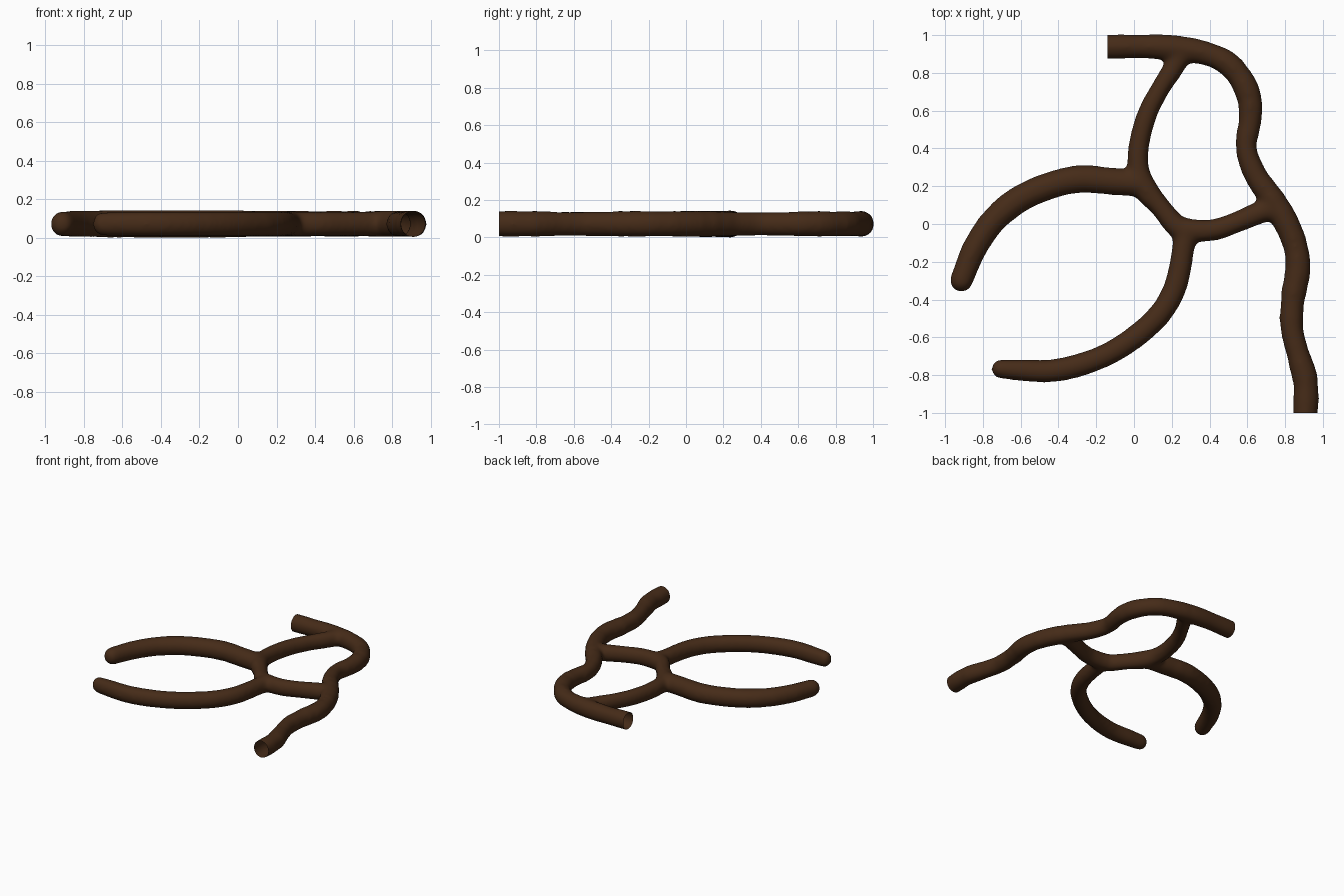
import bpy, bmesh, math, random
from mathutils import Vector, Matrix

if "Cube" in bpy.data.objects:
    bpy.data.objects.remove(bpy.data.objects["Cube"])

random.seed(4)
Z = 0.072       # height of the branch centre lines
GROW = 0.006    # makes up for the shrinkage of the smoothing pass
SIDES = 20

# Centre lines seen from above: x, y, radius
trunk = [(-.19, .937, .063), (.08, .94, .06), (.297, .922, .062), (.466, .87, .058),
         (.561, .778, .06), (.612, .661, .06), (.614, .54, .056), (.593, .405, .05),
         (.64, .265, .055), (.72, .148, .062), (.79, .037, .064), (.852, -.106, .06),
         (.868, -.238, .063), (.841, -.397, .06), (.836, -.556, .056), (.876, -.714, .057),
         (.91, -.847, .062), (.905, -1.05, .06)]
link = [(.26, .92, .055), (.215, .835, .05), (.138, .714, .046), (.07, .582, .048),
        (.027, .423, .05), (.023, .29, .052), (.06, .185, .06), (.138, .092, .05),
        (.233, -.018, .055), (.32, -.034, .055), (.43, -.03, .052), (.56, .016, .05),
        (.69, .07, .056), (.77, .08, .05)]
upper_limb = [(.03, .215, .065), (-.127, .227, .067), (-.29, .238, .068), (-.455, .2, .067),
              (-.614, .127, .067), (-.746, .016, .064), (-.84, -.122, .061),
              (-.89, -.238, .057), (-.914, -.3, .056)]
lower_limb = [(.28, -.03, .058), (.26, -.132, .054), (.243, -.238, .055), (.21, -.355, .056),
              (.138, -.476, .056), (.02, -.587, .056), (-.127, -.683, .055),
              (-.286, -.746, .056), (-.444, -.778, .056), (-.603, -.773, .052),
              (-.705, -.767, .046)]


def spline(pts, steps=5):
    """Catmull-Rom curve through the points."""
    p = [Vector(q) for q in pts]
    p = [2 * p[0] - p[1]] + p + [2 * p[-1] - p[-2]]
    out = []
    for a, b, c, d in zip(p, p[1:], p[2:], p[3:]):
        for i in range(steps):
            t = i / steps
            out.append(.5 * (2 * b + (c - a) * t + (2 * a - 5 * b + 4 * c - d) * t * t
                             + (3 * b - a - 3 * c + d) * t ** 3))
    return out + [p[-2]]


def tube(bm, pts, bump):
    """Closed round branch with ball ends."""
    path = spline(pts)
    rings = []
    for i, q in enumerate(path):
        t = path[min(i + 1, len(path) - 1)] - path[max(i - 1, 0)]
        side = Vector((-t.y, t.x, 0)).normalized()
        r = q.z * (1 + random.uniform(-bump, bump)) + GROW
        h = .5 * r + .036
        ring = []
        for k in range(SIDES):
            a = 2 * math.pi * k / SIDES
            co = Vector((q.x, q.y, Z)) + side * r * math.cos(a)
            co.z += h * math.sin(a)
            ring.append(bm.verts.new(co))
        rings.append(ring)
    for a, b in zip(rings, rings[1:]):
        for k in range(SIDES):
            n = (k + 1) % SIDES
            bm.faces.new((a[k], a[n], b[n], b[k]))
    bm.faces.new(rings[0])
    bm.faces.new(rings[-1][::-1])
    for q in (path[0], path[-1]):
        r = q.z + GROW
        m = Matrix.Translation((q.x, q.y, Z)) @ Matrix.Diagonal((r, r, .5 * r + .036, 1))
        bmesh.ops.create_uvsphere(bm, u_segments=20, v_segments=12, radius=1, matrix=m)


# All branches in one mesh
bm = bmesh.new()
for pts, bump in ((trunk, .05), (link, .02), (upper_limb, .02), (lower_limb, .02)):
    tube(bm, pts, bump)
bmesh.ops.recalc_face_normals(bm, faces=bm.faces)
mesh = bpy.data.meshes.new("branch")
bm.to_mesh(mesh)
bm.free()
branch = bpy.data.objects.new("branch", mesh)
bpy.context.collection.objects.link(branch)

# Fuse the branches and soften the forks
fuse = branch.modifiers.new("fuse", 'REMESH')
fuse.mode = 'VOXEL'
fuse.voxel_size = .014
soft = branch.modifiers.new("soften", 'SMOOTH')
soft.factor = .5
soft.iterations = 16
fused = bpy.data.meshes.new_from_object(branch.evaluated_get(bpy.context.evaluated_depsgraph_get()))
branch.modifiers.clear()
branch.data = fused

# Cut the two trunk ends off flat and leave them open
bm = bmesh.new()
bm.from_mesh(fused)
for co, no, near in (((-.14, 0, 0), (-1, 0, 0), lambda c: c.y > .8 and c.x < .05),
                     ((0, -1, 0), (0, -1, 0), lambda c: c.y < -.88)):
    faces = [f for f in bm.faces if near(f.calc_center_median())]
    geom = list({v for f in faces for v in f.verts}) + list({e for f in faces for e in f.edges}) + faces
    bmesh.ops.bisect_plane(bm, geom=geom, plane_co=co, plane_no=no, clear_outer=True)
for f in bm.faces:
    f.smooth = True
bm.to_mesh(fused)
bm.free()

# Dark brown bark
bark = bpy.data.materials.new("bark")
bark.diffuse_color = (.06, .024, .009, 1)
bark.use_nodes = True
bark.node_tree.nodes["Principled BSDF"].inputs["Base Color"].default_value = bark.diffuse_color
fused.materials.clear()
fused.materials.append(bark)
